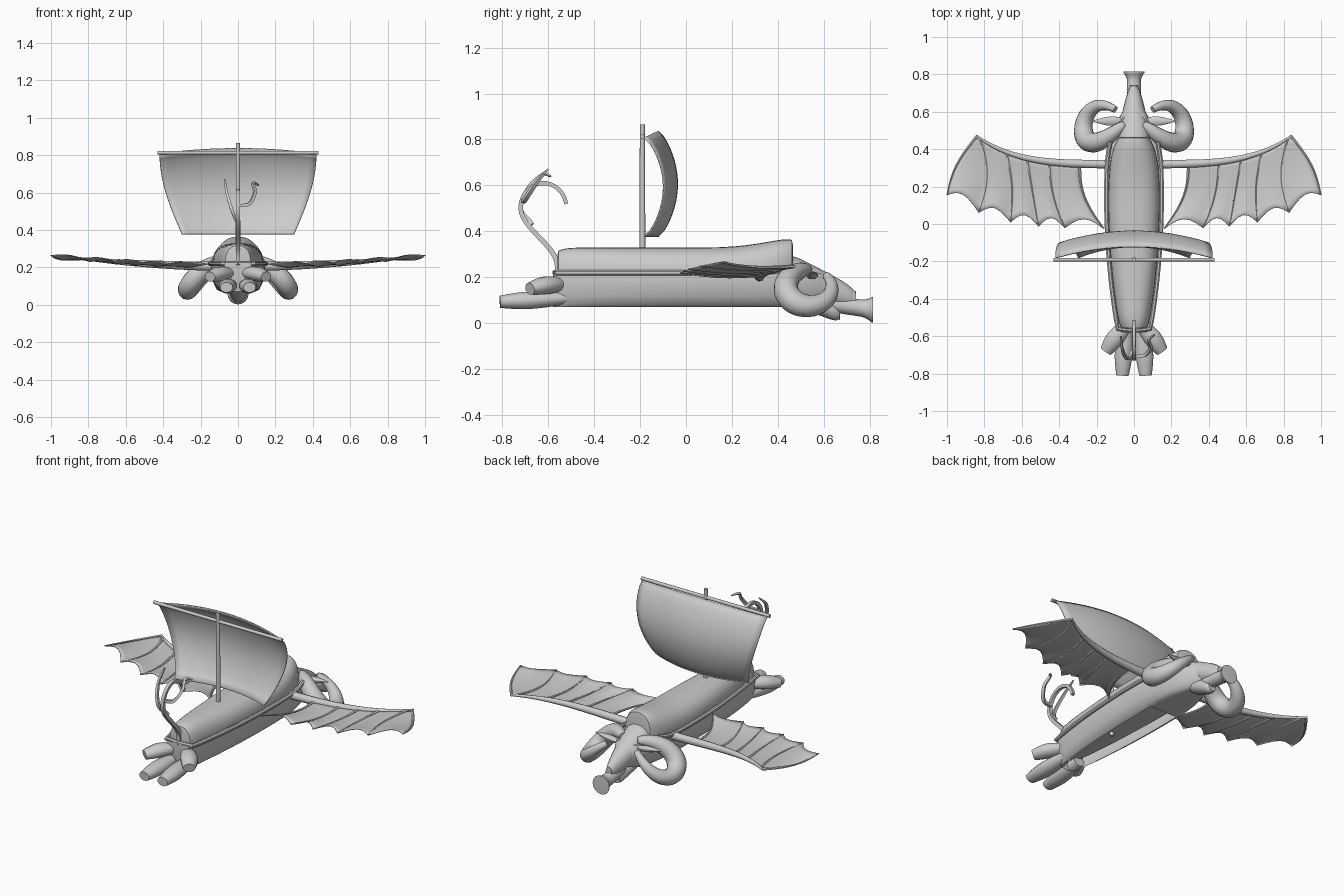
import bpy, bmesh
from math import sin, cos, pi, tau, radians, copysign
from mathutils import Vector

cube = bpy.data.objects.get("Cube")
if cube:
    bpy.data.objects.remove(cube)


def finish(name, bm):
    bmesh.ops.recalc_face_normals(bm, faces=bm.faces)
    mesh = bpy.data.meshes.new(name)
    bm.to_mesh(mesh)
    bm.free()
    part = bpy.data.objects.new(name, mesh)
    bpy.context.collection.objects.link(part)
    bpy.ops.object.select_all(action='DESELECT')
    bpy.context.view_layer.objects.active = part
    part.select_set(True)
    bpy.ops.object.shade_smooth_by_angle(angle=radians(40))
    return part


def mirror(part):
    part.modifiers.new("Mirror", 'MIRROR').use_mirror_merge = False
    return part


def steps(count):
    return [i / count for i in range(count + 1)]


def grid_faces(bm, rows, closed=False):
    """Join neighbouring rows of vertices with quads."""
    for lower, upper in zip(rows, rows[1:]):
        for i in range(len(lower) - (not closed)):
            j = (i + 1) % len(lower)
            bm.faces.new((lower[i], lower[j], upper[j], upper[i]))


def solid(name, rings):
    bm = bmesh.new()
    rows = [[bm.verts.new(point) for point in ring] for ring in rings]
    grid_faces(bm, rows, closed=True)
    bm.faces.new(rows[0])
    bm.faces.new(rows[-1])
    return finish(name, bm)


def sheet(name, points, thickness):
    bm = bmesh.new()
    grid_faces(bm, [[bm.verts.new(point) for point in row] for row in points])
    part = finish(name, bm)
    part.modifiers.new("Thickness", 'SOLIDIFY').thickness = thickness
    return part


def loft(name, start, end, shape, power=2, floor=-1, ceiling=1, blunt=12, sides=28):
    """Body along y; shape(y) gives centre height, half width, half height."""
    def bend(value):
        return copysign(abs(value) ** (2 / power), value)
    rings = []
    for t in steps(24):
        s = cos(pi * t)
        y = start + (end - start) * (1 - s) / 2
        cap = max(0.2, 1 - abs(s) ** blunt) ** (1 / blunt) if abs(s) < 1 else 0.7
        z, width, height = shape(y)
        ring = []
        for i in range(sides):
            a = tau * i / sides
            level = z + height * cap * bend(sin(a))
            ring.append((width * cap * bend(cos(a)), y, min(ceiling, max(floor, level))))
        rings.append(ring)
    return solid(name, rings)


def sweep(name, path, radius, sides=10, up=(0, 0, 1), squash=1):
    """Tube along a path; radius(t) gives its thickness."""
    path, ref, rings = [Vector(p) for p in path], Vector(up), []
    last = len(path) - 1
    for i, point in enumerate(path):
        tangent = (path[min(i + 1, last)] - path[max(i - 1, 0)]).normalized()
        side = tangent.cross(ref).normalized()
        ref = side.cross(tangent)
        size = radius(i / last)
        angles = [tau * (k + 0.5) / sides for k in range(sides)]
        rings.append([point + size * (side * cos(a) + ref * squash * sin(a)) for a in angles])
    return solid(name, rings)


def curve(points):
    """Smooth path through a few points."""
    pts = [Vector(p) for p in points]
    pts = [pts[0] * 2 - pts[1]] + pts + [pts[-1] * 2 - pts[-2]]
    path = []
    for a, b, c, d in zip(pts, pts[1:], pts[2:], pts[3:]):
        for t in steps(6)[:-1]:
            path.append(b + ((c - a) * t + (a * 2 - b * 5 + c * 4 - d) * t ** 2
                             + (b * 3 - a - c * 3 + d) * t ** 3) / 2)
    return path + [pts[-2]]


# Hull: rounded deck, belly open underneath and the rail between
def bow(y):
    return max(0, y - 0.3) ** 2


def hull_width(y):
    return 0.146 - 0.12 * (y - 0.15) ** 2 - 0.6 * bow(y)


def deck_shape(y):
    rise = 0.25 * max(0, y - 0.1) ** 2
    return 0.22 + rise, hull_width(y) - 0.008 - rise / 2, 0.11 + rise / 2


def belly_shape(y):
    return 0.2 - bow(y) / 2, hull_width(y), 0.19 - 1.2 * bow(y)


loft("upper_hull", -0.56, 0.465, deck_shape, power=2.4, floor=0.13)
belly = loft("lower_hull", -0.58, 0.62, belly_shape, floor=0.07, ceiling=0.22)
bm = bmesh.new()
bm.from_mesh(belly.data)
opening = [f for f in bm.faces if f.normal.z < -0.95 and f.calc_center_median().y < 0.25]
bmesh.ops.delete(bm, geom=opening, context='FACES')
bm.to_mesh(belly.data)
bm.free()
rail = [(0, -0.57, 0.22)]
for t in steps(20):
    y = t - 0.56
    rail.append((hull_width(y) + 0.002, y, 0.22 + bow(y)))
mirror(sweep("hull_rail", rail, lambda t: 0.013, sides=8))

# Head, jaw and flared snout
loft("head", 0.42, 0.74, lambda y: (0.4 - 0.4 * y, 0.2 - 0.23 * y, 0.14 - 0.12 * y), blunt=4, sides=16)
loft("jaw", 0.5, 0.67, lambda y: (0.3 - 0.38 * y, 0.15 - 0.17 * y, 0.045), blunt=4, sides=12)


def snout_shape(y):
    size = 0.037 + 8 * max(0, y - 0.76) ** 2
    return 0.18 - 0.15 * y, size, size


loft("snout", 0.62, 0.815, snout_shape, blunt=20, sides=16)

# Curled horns
horn = []
for t in steps(36):
    a = radians(90 + 310 * t)
    horn.append((0.05 + 0.05 * t + 0.195 * sin(pi * t), 0.535 + 0.1 * cos(a), 0.155 + 0.08 * sin(a)))
mirror(sweep("horn", horn, lambda t: 0.018 + 0.036 * sin(pi * t ** 0.7), sides=14))

# Pointed ears
ear = [(0.04 + 0.18 * t, 0.55, 0.2 + 0.02 * t) for t in steps(10)]
mirror(sweep("ear", ear, lambda t: 0.003 + 0.023 * sin(pi * t ** 0.8), squash=0.6))


# Wings: an arm, bowed fingers and a scalloped membrane
def on_wing(x, y):
    return Vector((x, y, 0.205 + 0.06 * x * x))


def arm_point(x):
    return on_wing(x, 0.32 + 0.3 * x ** 4)


mirror(sweep("wing_arm", [arm_point(0.08 + 0.765 * t) for t in steps(24)],
             lambda t: 0.024 - 0.018 * t ** 2))

arm_ends = [0.29, 0.45, 0.57, 0.68, 0.82, 0.84]
cusps = [0.16, 0.37, 0.51, 0.66, 0.83, 1]
bows = [0.04, 0.02, 0, -0.02, -0.04, 0.03]
fingers = []
for top, cusp, sway in zip(arm_ends, cusps, bows):
    start, tip = arm_point(top), on_wing(cusp, 0.18 * cusp ** 4 - 0.025)
    tip.z += 0.015 * (1 - cusp)
    line = [start.lerp(tip, v) + Vector((sway, 0, -0.012)) * sin(pi * v) for v in steps(10)]
    mirror(sweep("wing_finger", line, lambda t: 0.009 - 0.006 * t, sides=6))
    fingers.append(line)

columns = [fingers[0]]
for inner, outer in zip(fingers, fingers[1:]):
    for t in steps(6)[1:]:
        arch = sin(pi * t)
        columns.append([p.lerp(q, t) + Vector((0, 0.05 * v ** 3, 0.012 * v)) * arch
                        for p, q, v in zip(inner, outer, steps(10))])
mirror(sheet("wing_membrane", columns, 0.004))

# Mast, yard and billowing sail
sweep("mast", [(0, -0.19, 0.11), (0, -0.19, 0.865)], lambda t: 0.014 - 0.003 * t, up=(0, 1, 0))
sweep("yard", [(-0.43, -0.19, 0.813), (0.43, -0.19, 0.813)], lambda t: 0.01)
sail = []
for v in steps(18):
    width = 0.3 + 0.12 * sin(v * pi / 2)
    billow = max(0, sin(pi * v)) ** 0.7
    row = []
    for t in steps(20):
        u = 2 * t - 1
        middle = 1 - u * u
        y = 0.085 * billow + 0.06 * middle - 0.18
        row.append((u * width, y, 0.375 + (0.435 + 0.028 * middle) * v))
    sail.append(row)
sheet("sail", sail, 0.006)

# Tail: a rising stem that hooks over, with a prong on each side
tail = [(0, -0.56, 0.17)]
tail += [(0, -0.56 - 0.16 * t * t * (3 - 2 * t), 0.25 + 0.25 * t) for t in steps(12)]
for t in steps(14)[1:]:
    a = radians(180 - 170 * t)
    tail.append((0, 0.1 * cos(a) - 0.62, 0.5 + 0.11 * sin(a)))
sweep("tail", tail, lambda t: 0.016 - 0.004 * t, sides=4, up=(0, 1, 0))
prongs = {
    "tail_prong_right": [(0, -0.67, 0.43), (-0.03, -0.72, 0.5), (-0.06, -0.68, 0.6), (-0.07, -0.6, 0.67)],
    "tail_prong_left": [(0, -0.71, 0.53), (0.06, -0.7, 0.54), (0.09, -0.66, 0.6),
                        (0.08, -0.62, 0.65), (0.11, -0.59, 0.64)],
}
for name, points in prongs.items():
    sweep(name, curve(points), lambda t: 0.012 - 0.007 * t ** 3, sides=4, up=(0, 1, 0))

# Stern nozzles: two trailing, two splayed
nozzles = {
    "lower_nozzle": [(0.045, -0.52, 0.11), (0.055, -0.68, 0.1), (0.062, -0.81, 0.093)],
    "upper_nozzle": [(0.04, -0.54, 0.17), (0.1, -0.61, 0.165), (0.15, -0.68, 0.15)],
}
for name, points in nozzles.items():
    mirror(sweep(name, curve(points), lambda t: 0.034 + 0.015 * sin(pi * t), sides=12, squash=0.8))
